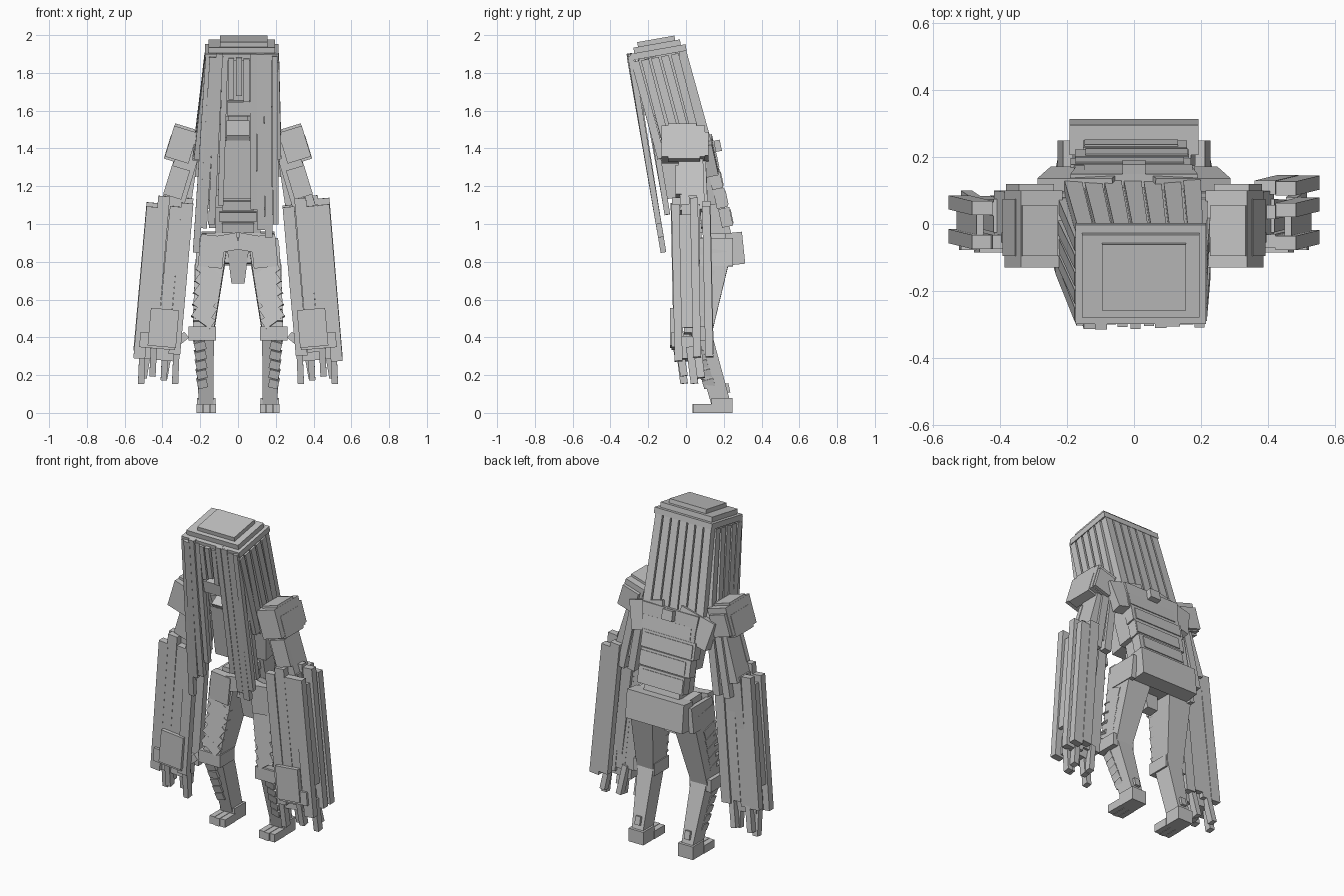
import bpy, bmesh, math, random
from mathutils import Vector as V, Matrix

random.seed(4)
grey = bpy.data.materials.new("stone_grey")
grey.diffuse_color = (0.55, 0.55, 0.55, 1)


def finish(name, bm):
    bmesh.ops.recalc_face_normals(bm, faces=bm.faces)
    me = bpy.data.meshes.new(name)
    bm.to_mesh(me)
    bm.free()
    me.materials.append(grey)
    ob = bpy.data.objects.new(name, me)
    bpy.context.collection.objects.link(ob)
    return ob


def bar(name, p0, p1, w, d, w1=None, d1=None):
    """Four-sided beam from p0 to p1, w across x and d across y, optional taper."""
    p0, p1 = V(p0), V(p1)
    u = (p1 - p0).normalized()
    ax = (V((1, 0, 0)) - u * u.x).normalized()
    ay = u.cross(ax)
    bm = bmesh.new()
    rings = []
    for p, a, b in ((p0, w, d), (p1, w1 or w, d1 or d)):
        rings.append([bm.verts.new(p + ax * a * i / 2 + ay * b * j / 2)
                      for i, j in ((-1, -1), (1, -1), (1, 1), (-1, 1))])
    lo, hi = rings
    bm.faces.new(lo)
    bm.faces.new(hi)
    for i in range(4):
        k = (i + 1) % 4
        bm.faces.new((lo[i], lo[k], hi[k], hi[i]))
    return finish(name, bm)


def box(name, c, size, rx=0, ry=0, rz=0):
    """Box with rotations in degrees."""
    bm = bmesh.new()
    bmesh.ops.create_cube(bm, size=1)
    r = math.radians
    m = (Matrix.Translation(c) @ Matrix.Rotation(r(rz), 4, 'Z') @ Matrix.Rotation(r(ry), 4, 'Y')
         @ Matrix.Rotation(r(rx), 4, 'X') @ Matrix.Diagonal((*size, 1)))
    bm.transform(m)
    return finish(name, bm)


def jit(a):
    return random.uniform(-a, a)


# Head frame: leans forward by ten degrees
S, C = math.sin(math.radians(10)), math.cos(math.radians(10))


def head(x, v, w):
    return V((0.02 + x, -0.16 + v * C - w * S, 1.98 + v * S + w * C))


# Stepped cap on the head
for name, x, w0, w1, wx, dy in (("cap_top", .01, -.025, 0, .25, .2), ("cap_middle", 0, -.055, -.025, .35, .25),
                                ("cap_base", 0, -.09, -.055, .39, .3)):
    bar(name, head(x, 0, w0), head(x, 0, w1), wx, dy)
# Skull, jaw, sloping throat and hanging beard block
bar("skull", head(0, 0.015, -.40), head(0, 0.015, -.09), .33, .23)
box("jaw", (0.005, -.215, 1.615), (.12, .08, .075), rx=10)
box("throat", (0, -.1, 1.495), (.12, .15, .03), rx=32)
bar("neck", (0, .06, 1.38), (0, .0, 1.62), .1, .1)
bar("beard_block", (-.005, -.05, 1.14), (-.005, -.1, 1.45), .15, .11)

# Hair: back panels over a lining
for i in range(7):
    t = i / 3 - 1
    bar("back_hair", (-.005 + t * .178, .115, 1.42 + jit(.015)),
        (.018 + t * .165, -.02, 1.92), .052, .04, .046)
bar("back_hair_lining", (-.005, .095, 1.43), (.018, -.04, 1.9), .4, .03, .37)
# Hair: side panels
for s, xt, xb in ((-1, -.16, -.22), (1, .2, .208)):
    for i in range(5):
        f = i / 4
        bar("side_hair", (xb + jit(.006), -.13 + f * .2, 1.33 + .06 * f + jit(.03)),
            (xt, -.27 + f * .21, 1.86 + f * .04), .035, .042)
    bar("side_hair_lining", (xb - s * .015, -.02, 1.42), (xt - s * .015, -.155, 1.89), .02, .2)


def strand(x0, x1, zb, w, dy=0):
    yb = -.298 + (1.9 - zb) * .17 + dy
    bar("front_hair", (x1, yb, zb), (x0, -.292 + dy + jit(.01), 1.885 + jit(.02)), w, .03)


# Hair: long front strands, with short ones over the face
for x0, x1, zb, w in ((-.155, -.222, .85, .034), (-.13, -.185, .98, .04), (-.098, -.14, 1.0, .036),
                      (-.068, -.092, 1.1, .03), (.08, .083, 1.08, .034), (.117, .122, .97, .04),
                      (.157, .163, .93, .04), (.195, .2, 1.0, .03)):
    strand(x0, x1, zb, w)
# Hair: inner strands
for x0, x1, zb in ((-.14, -.2, 1.05), (-.09, -.12, 1.15), (.1, .105, 1.15), (.18, .185, 1.05)):
    strand(x0, x1, zb, .04, .055)
for x in (-.035, .005, .045):
    strand(x, x, 1.66 + jit(.02), .03)

# Torso
bar("chest", (0, .13, 1.1), (0, .075, 1.43), .3, .15, .38, .15)
bar("abdomen", (0, .18, .9), (0, .125, 1.14), .24, .14, .24, .13)
for z in (.98, 1.04, 1.1):
    box("abdomen_plate", (0, .17 - (z - .9) * .25 - .07, z), (.18 + jit(.03), .04, .05), rx=12)
for z, y, w in ((1.33, .135, .36), (1.235, .158, .36), (1.135, .183, .34), (1.035, .21, .31)):
    box("back_plate", (jit(.012), y, z), (w, .06, .1), rx=12)
    box("back_ridge", (jit(.015), y + .01, z), (w * .9, .05, .075), rx=12)
box("spine_knob", (0, .15, 1.41), (.07, .07, .06), rx=12)
box("waist_plate", (0, .26, .87), (.385, .09, .17), rx=6)
bar("pelvis", (0, .185, .79), (0, .19, .95), .38, .19, .34, .19)
for s in (-1, 1):
    box("shoulder_blade", (s * .155, .12, 1.36), (.23, .07, .17), rx=12, ry=s * 14)
    box("collar_plate", (s * .16, .04, 1.42), (.2, .12, .06), rx=12, ry=s * 10)
    box("hip_plate", (s * .14, .045, .855), (.13, .05, .17), ry=s * -6)
    box("hip_side", (s * .205, .15, .85), (.03, .2, .15), ry=-s * 6)
    box("belt_plate", (s * .06, .05, .9), (.12, .05, .09), ry=s * 10)
bar("loincloth", (0, .13, .69), (0, .1, .93), .07, .06, .13, .06)

# Legs
for s in (-1, 1):
    bar("thigh", (s * .185, .07, .42), (s * .14, .14, .86), .11, .13, .16, .2)
    for i in range(5):
        f = i / 4
        box("thigh_plate", (s * (.184 - .03 * f), .02 + .03 * f, .5 + .24 * f),
            (.12 + .02 * f, .05, .055), rx=-8, ry=s * -36)
        box("thigh_side_plate", (s * (.222 - .008 * f), .05 + .045 * f, .5 + .24 * f),
            (.03, .1, .06), rx=-20)
    box("knee", (s * .19, .065, .42), (.145, .14, .075))
    bar("shin", (s * .168, .185, .05), (s * .18, .08, .42), .075, .1, .105, .11)
    for i in range(5):
        f = i / 4
        box("shin_plate", (s * (.202 - .012 * f), .05 + .07 * f, .36 - .2 * f),
            (.06 - .008 * f, .06, .045), rx=16, ry=s * 14)
    box("heel", (s * .168, .19, .04), (.1, .11, .08))
    box("heel_spur", (s * .168, .215, .13), (.035, .03, .05), rx=12)
    for k in (-1, 0, 1):
        box("toe", (s * .168 + k * .036, .09, .024), (.033, .1 if k else .11, .048))

# Arms
for s in (-1, 1):
    # Shoulder pad and upper arm
    box("shoulder_pad", (s * .3, -.015, 1.42), (.13, .23, .17), ry=s * -17)
    box("shoulder_cap", (s * .285, -.02, 1.5), (.11, .15, .035), ry=s * -17)
    box("shoulder_flange", (s * .345, -.01, 1.4), (.06, .17, .13), ry=s * -17)
    box("shoulder_rear_plate", (s * .31, .1, 1.41), (.11, .04, .13), ry=s * -17)
    box("shoulder_link", (s * .215, .02, 1.4), (.1, .12, .12), ry=s * 10)
    bar("upper_arm", (s * .36, .035, 1.06), (s * .27, .025, 1.36), .12, .13)
    box("arm_plate", (s * .325, -.04, 1.22), (.1, .03, .16), ry=s * -17)
    for k in (0, 1):
        bar("arm_strip", (s * (.29 + .07 * k), .1, .98), (s * (.23 + .06 * k), .085, 1.38 - .05 * k),
            .045, .04)
    bar("forearm", (s * .43, .03, .42), (s * .36, .025, 1.1), .09, .08, .12, .1)

    # Layers of long sleeve strips
    layers = (-.055, .055) if s < 0 else (-.045, .04, .115)
    for n, y in enumerate(layers):
        for k in range(4):
            off = (k - 1.5) * .062
            # the rear layer covers only the outer half
            if n == 2 and k < 2:
                continue
            zt, zb = 1.12 + jit(.03), .33 + jit(.03) - (.03 if k == 3 else 0)
            yo = y + jit(.007)
            bar("sleeve_strip", (s * (.43 + off), yo + .012, zb), (s * (.36 + off), yo - .005, zt),
                .062, .042)
    bar("sleeve_edge", (s * .52, .005, .45), (s * .46, -.005, 1.05), .02, .07)
    # Cuff, wrist, fingers and thumb
    box("cuff", (s * .395, -.07, .45), (.15, .03, .2), ry=s * -5)
    box("cuff_band", (s * .425, -.062, .38), (.19, .03, .08), ry=s * -5)
    box("palm", (s * .42, .01, .34), (.18, .09, .12), ry=s * -5)
    for k in range(4):
        x = .325 + k * .06
        y = (-.035, .02)[k % 2]
        bar("finger", (s * (x + .008), y + .025, .155 + .02 * (k % 3)), (s * x, y, .35), .033, .04)
    for x in (.36, .47):
        bar("rear_finger", (s * (x + .03), .08, .185), (s * x, .06, .36), .033, .04)
    box("thumb", (s * .295, .0, .395), (.06, .04, .04), ry=s * 40)
